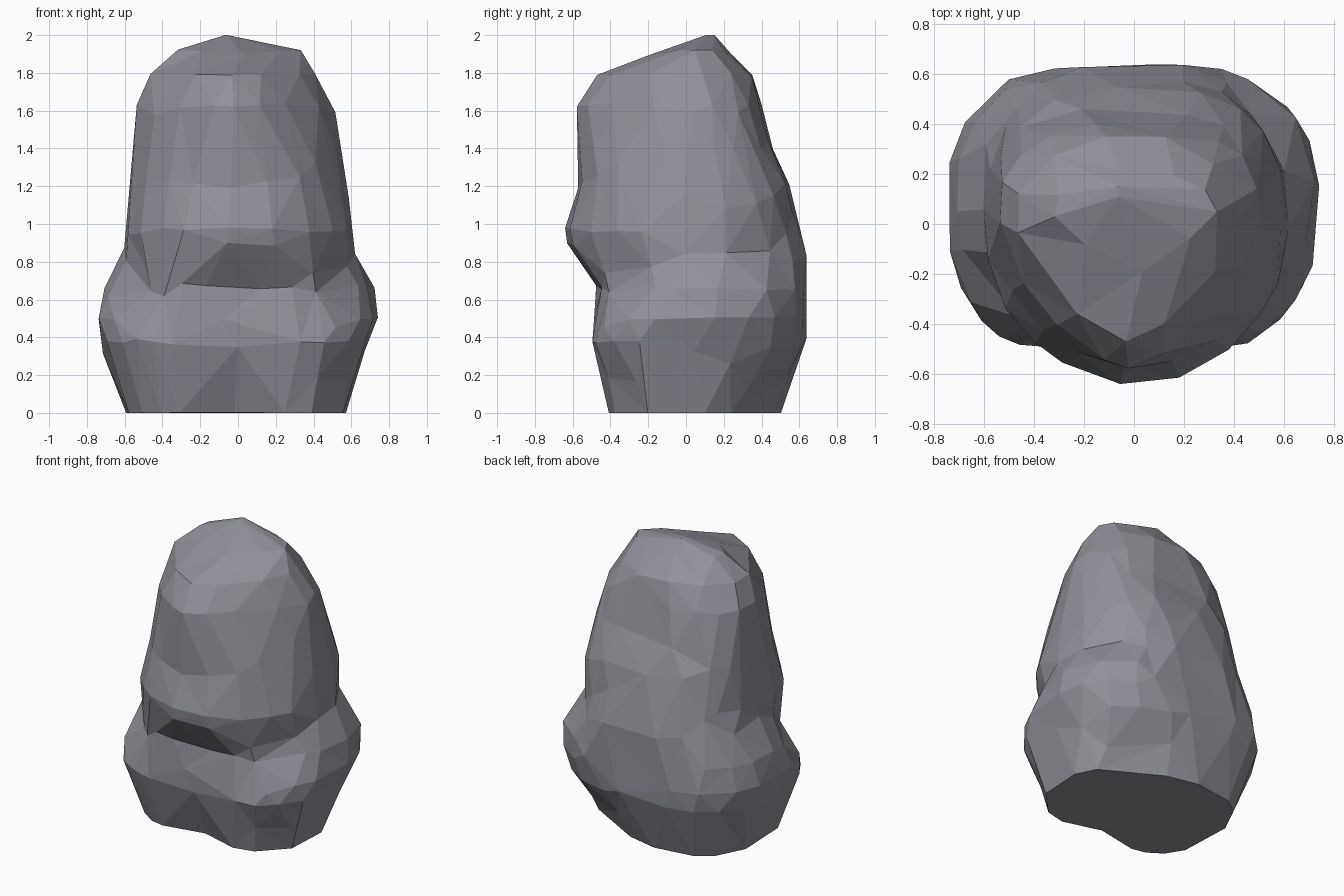
import bpy
import bmesh
from math import cos, sin, tau, exp, copysign
from mathutils import Vector, noise

default_cube = bpy.data.objects.get("Cube")
if default_cube:
    bpy.data.objects.remove(default_cube, do_unlink=True)

SEGMENTS = 40
STEPS = 2

# Boulder cross-sections from base to peak:
# height, right, left, front, back, widest depth, front and back squareness
SECTIONS = [
    (0, -.6, .58, -.42, .5, .05, 3.1, 2.3),
    (.2, -.67, .63, -.47, .57, .05, 3.1, 2.5),
    (.36, -.72, .69, -.5, .63, .04, 3.1, 2.7),
    (.5, -.75, .74, -.49, .64, .03, 2.8, 2.8),
    (.66, -.71, .72, -.49, .64, .05, 2.6, 2.8),
    (.84, -.62, .63, -.53, .64, .05, 2.5, 2.6),
    (.98, -.6, .61, -.56, .6, .05, 2.4, 2.5),
    (1.2, -.57, .58, -.56, .55, .05, 2.1, 2.5),
    (1.4, -.56, .55, -.58, .46, .05, 1.75, 2.5),
    (1.63, -.54, .5, -.57, .4, .04, 1.5, 2.4),
    (1.79, -.47, .42, -.46, .35, .0, 1.4, 2.2),
    (1.92, -.33, .33, -.12, .22, .05, 1.6, 2),
    (2, -.08, -.04, .11, .15, .13, 2, 2),
]

# Swellings and hollows: centre, spread, outward push
FEATURES = [
    ((0, -.62, .94), (.3, .3, .17), .1),        # jutting ledge
    ((.08, -.48, .66), (.25, .3, .1), -.055),   # undercut below the ledge
    ((-.06, -.42, .03), (.2, .3, .25), -.085),  # notch at the foot
    ((.36, .4, .03), (.28, .25, .25), -.1),     # sheared lower back corner
    ((.55, .42, .84), (.25, .25, .15), -.05),   # flattened upper back corner
    ((-.4, .42, .05), (.2, .2, .2), .04),       # full lower back corner
]
for side in (-1, 1):
    FEATURES += [
        ((side * .58, -.27, .69), (.18, .23, .15), -.09),  # corner hollow
        ((side * .42, -.42, .4), (.15, .2, .1), .03),      # foot lobe
    ]


def power(value, squareness):
    return copysign(abs(value) ** (2 / squareness), value)


def section_point(section, angle):
    """Point on a rounded, uneven cross-section, with its outward direction."""
    z, right, left, front, back, depth, front_n, back_n = section
    c, s = cos(angle), sin(angle)
    n = back_n if s > 0 else front_n
    reach = back - depth if s > 0 else depth - front
    offset = Vector(((left - right) / 2 * power(c, n), reach * power(s, n), 0))
    centre = Vector(((left + right) / 2, depth, z))
    return centre + offset, offset.normalized()


def push_at(point):
    """Sum of local features plus a little rocky unevenness."""
    total = 0.015 * noise.noise(point * 3.5)
    for centre, spread, amount in FEATURES:
        falloff = sum(((p - c) / w) ** 2 for p, c, w in zip(point, centre, spread))
        total += amount * exp(-falloff)
    return total


# Intermediate sections between each pair
sections = []
for lower, upper in zip(SECTIONS, SECTIONS[1:]):
    for step in range(STEPS):
        t = step / STEPS
        sections.append([a + (b - a) * t for a, b in zip(lower, upper)])
sections.append(SECTIONS[-1])

# Skin the sections into a closed shell
bm = bmesh.new()
rings = []
for section in sections:
    ring = []
    fade = min(1, (2 - section[0]) / .2)
    for i in range(SEGMENTS):
        point, outward = section_point(section, tau * i / SEGMENTS)
        ring.append(bm.verts.new(point + outward * push_at(point) * fade))
    rings.append(ring)
for low, high in zip(rings, rings[1:]):
    for i in range(SEGMENTS):
        j = (i + 1) % SEGMENTS
        bm.faces.new((low[i], low[j], high[j], high[i]))
bm.faces.new(reversed(rings[0]))
bm.faces.new(rings[-1])
bmesh.ops.triangulate(bm, faces=bm.faces[:])
bmesh.ops.recalc_face_normals(bm, faces=bm.faces[:])

mesh = bpy.data.meshes.new("boulder")
bm.to_mesh(mesh)
bm.free()
boulder = bpy.data.objects.new("boulder", mesh)
bpy.context.collection.objects.link(boulder)

# Reduce to broad, irregular flat facets
facets = boulder.modifiers.new("facets", 'DECIMATE')
facets.ratio = 0.16

# Stone colour
colour = (.28, .285, .32, 1)
stone = bpy.data.materials.new("grey stone")
stone.use_nodes = True
stone.diffuse_color = colour
shader = next(n for n in stone.node_tree.nodes if n.type == 'BSDF_PRINCIPLED')
shader.inputs["Base Color"].default_value = colour
shader.inputs["Roughness"].default_value = 0.9
mesh.materials.append(stone)
